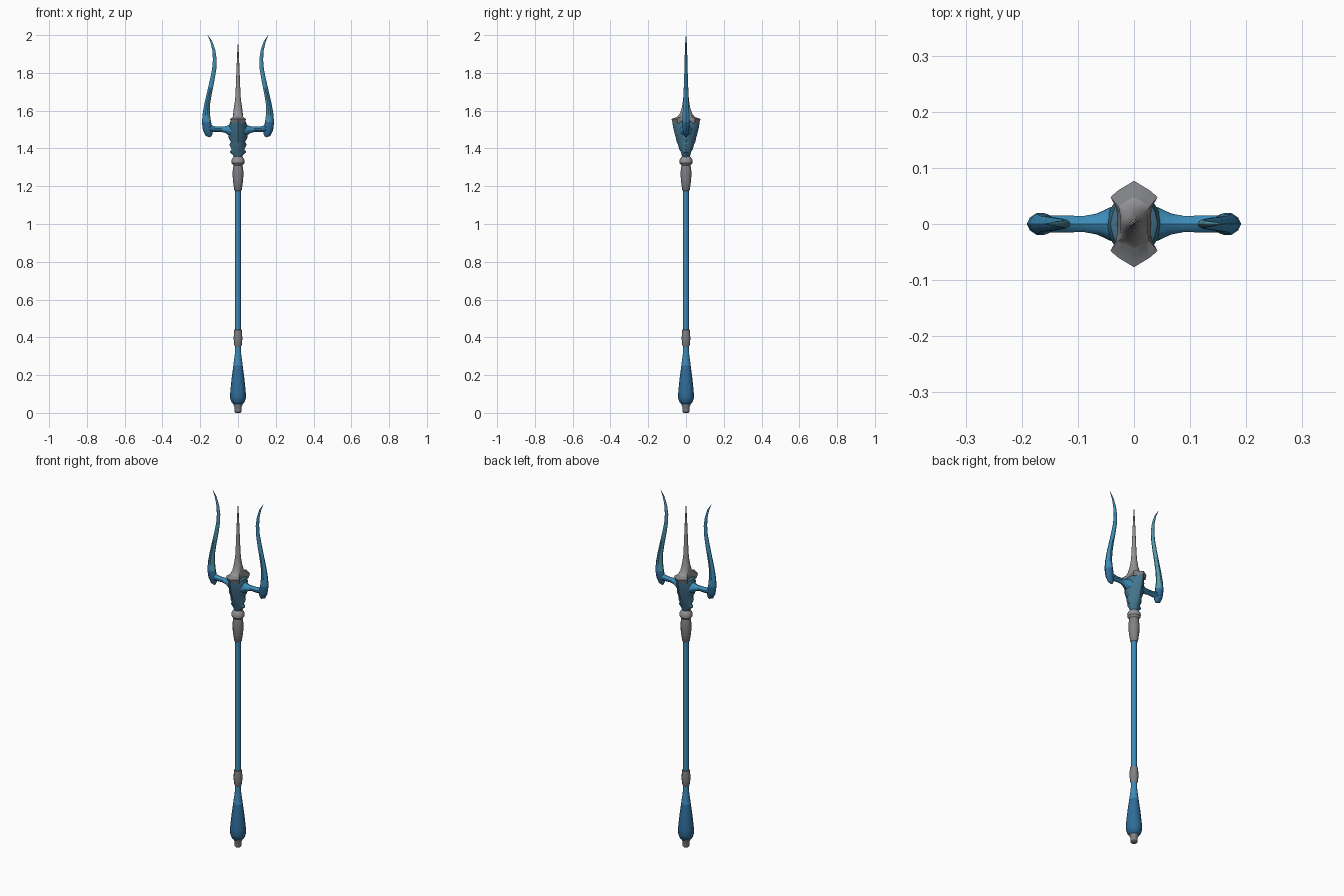
import bpy, bmesh, math
from mathutils import Vector

if "Cube" in bpy.data.objects:
    bpy.data.objects.remove(bpy.data.objects["Cube"])


def material(name, rgb):
    m = bpy.data.materials.new(name)
    m.diffuse_color = (*rgb, 1)
    m.use_nodes = True
    m.node_tree.nodes["Principled BSDF"].inputs["Base Color"].default_value = m.diffuse_color
    return m


BLUE = material("sea blue", (0.045, 0.26, 0.48))
DEEP = material("deep blue", (0.028, 0.15, 0.32))
TEAL = material("pale teal", (0.09, 0.32, 0.40))
SLATE = material("slate blue", (0.055, 0.17, 0.26))
GREY = material("steel grey", (0.215, 0.22, 0.235))
LIGHT = material("light steel", (0.29, 0.29, 0.30))


def loft(name, rings, mats, rule=None, angle=35):
    """Skin a list of equal-length point rings and cap both ends."""
    bm = bmesh.new()
    vr = [[bm.verts.new(p) for p in r] for r in rings]
    n = len(vr[0])
    for a, b in zip(vr, vr[1:]):
        for i in range(n):
            j = (i + 1) % n
            bm.faces.new((a[i], a[j], b[j], b[i]))
    bm.faces.new(vr[0][::-1])
    bm.faces.new(vr[-1])
    bmesh.ops.recalc_face_normals(bm, faces=bm.faces)
    if rule:
        for f in bm.faces:
            f.material_index = rule(f.calc_center_median(), f.normal)
    me = bpy.data.meshes.new(name)
    bm.to_mesh(me)
    bm.free()
    for m in mats:
        me.materials.append(m)
    ob = bpy.data.objects.new(name, me)
    bpy.context.collection.objects.link(ob)
    bpy.ops.object.select_all(action='DESELECT')
    ob.select_set(True)
    bpy.context.view_layer.objects.active = ob
    bpy.ops.object.shade_smooth_by_angle(angle=math.radians(angle))
    return ob


def oval(hx, hy, n=16, power=1.0):
    """Closed section; power above 1 pinches it towards a diamond."""
    out = []
    for i in range(n):
        a = 2 * math.pi * i / n
        c, s = math.cos(a), math.sin(a)
        out.append((hx * math.copysign(abs(c) ** power, c),
                    hy * math.copysign(abs(s) ** power, s)))
    return out


def turned(name, profile, mats, rule=None, n=12):
    loft(name, [[(x, y, z) for x, y in oval(r, r, n)] for r, z in profile], mats, rule)


def sweep(name, path, mats, side, rule=None, n=10):
    """Sweep ovals along an xz path of (x, z, half width, half depth)."""
    rings = []
    for i, (x, z, w, d) in enumerate(path):
        a, b = path[max(i - 1, 0)], path[min(i + 1, len(path) - 1)]
        t = Vector((b[0] - a[0], b[1] - a[1])).normalized()
        rings.append([(side * (x + u * t.y), v, z - u * t.x)
                      for u, v in oval(w, d, n, 1.15)])
    loft(name, rings, mats, rule)


# Handle from the bottom up
turned("pommel_tip", [(0.012, 0), (0.018, 0.006), (0.018, 0.03), (0.023, 0.04),
                      (0.023, 0.06)], [GREY])
turned("pommel", [(0.022, 0.045), (0.034, 0.055), (0.042, 0.08), (0.041, 0.11),
                  (0.034, 0.18), (0.025, 0.25), (0.017, 0.31), (0.015, 0.37)],
       [DEEP, BLUE], lambda c, n: int(c.z > 0.26))
turned("lower_collar", [(0.016, 0.35), (0.020, 0.36), (0.023, 0.39), (0.022, 0.42),
                        (0.020, 0.44), (0.014, 0.442)], [GREY])
turned("shaft", [(0.015, 0.43), (0.015, 1.19)], [BLUE])
turned("upper_collar", [(0.016, 1.175), (0.020, 1.18), (0.027, 1.23), (0.029, 1.27),
                        (0.026, 1.30), (0.024, 1.31), (0.034, 1.322), (0.035, 1.338),
                        (0.027, 1.352), (0.018, 1.36)],
       [GREY, LIGHT], lambda c, n: int(c.z > 1.31))

# Head: widens front to back, with stepped scallops on the sides
head = [(0.020, 0.018, 1.345), (0.026, 0.023, 1.365), (0.044, 0.027, 1.382),
        (0.034, 0.036, 1.395), (0.046, 0.042, 1.42), (0.038, 0.049, 1.435),
        (0.052, 0.055, 1.46), (0.047, 0.062, 1.485), (0.052, 0.068, 1.51),
        (0.042, 0.073, 1.54), (0.028, 0.066, 1.548)]
loft("head", [[(x, y, z) for x, y in oval(a, b, 16, 1.35)] for a, b, z in head],
     [SLATE], angle=40)

# Crown and centre spike: notched lipped outline blending into a round point
quarter = [(0.030, 0), (0.031, 0.028), (0.042, 0.048), (0.028, 0.060), (0, 0.077)]
outline = quarter + [(-x, y) for x, y in quarter[-2::-1]]
outline += [(-x, -y) for x, y in outline[1:-1]]
spike = [(0.0, 0.90, 0.02, 1.533), (0.0, 1.0, 0.02, 1.556), (0.45, 0.85, 0.026, 1.566),
         (0.8, 0.75, 0.026, 1.585), (1, 1, 0.022, 1.615), (1, 1, 0.015, 1.66),
         (1, 1, 0.011, 1.74), (1, 1, 0.008, 1.82), (1, 1, 0.004, 1.91),
         (1, 1, 0.0006, 1.96)]
rings = []
for t, k, r, z in spike:
    rings.append([(x * k * (1 - t) + cx * t, y * k * (1 - t) + cy * t, z)
                  for (x, y), (cx, cy) in zip(outline, oval(r, r, 16))])
loft("crown_spike", rings, [GREY, LIGHT], lambda c, n: int(c.z > 1.575))

# Side arms and curved prongs: deep blue heel, sea blue blade, teal inner face
arm = [(0.02, 1.495, 0.040, 0.040), (0.045, 1.498, 0.030, 0.030),
       (0.065, 1.50, 0.018, 0.020), (0.09, 1.502, 0.014, 0.015),
       (0.12, 1.502, 0.015, 0.016), (0.155, 1.505, 0.020, 0.016)]
prong = [(0.146, 1.461, 0.004, 0.004), (0.152, 1.472, 0.019, 0.011),
         (0.160, 1.50, 0.026, 0.018), (0.167, 1.54, 0.024, 0.021),
         (0.168, 1.585, 0.019, 0.019), (0.162, 1.64, 0.015, 0.015),
         (0.150, 1.70, 0.013, 0.013), (0.136, 1.765, 0.012, 0.011),
         (0.126, 1.82, 0.011, 0.009), (0.123, 1.87, 0.010, 0.008),
         (0.128, 1.92, 0.008, 0.006), (0.141, 1.965, 0.005, 0.004),
         (0.160, 2.0, 0.0006, 0.0006)]
for side, label in ((-1, "left"), (1, "right")):
    def prong_rule(c, n, s=side):
        if n.x * s < -0.3 and c.z > 1.54:
            return 2
        return 0 if c.z < 1.56 else 1
    sweep(label + "_arm", arm, [BLUE], side)
    sweep(label + "_prong", prong, [DEEP, BLUE, TEAL], side, prong_rule)
